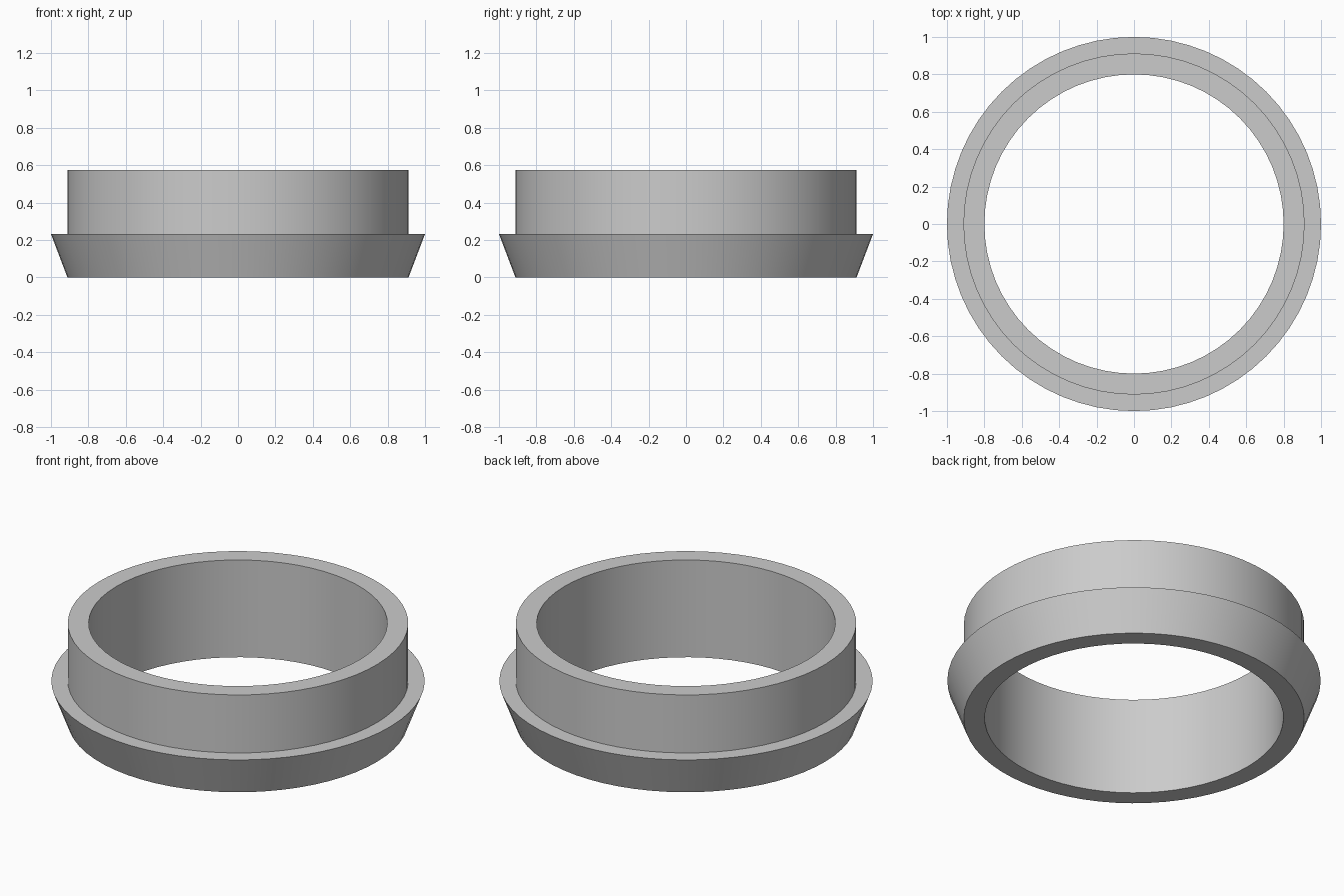
import bpy
import bmesh
import math
from mathutils import Matrix

cube = bpy.data.objects.get("Cube")
if cube:
    bpy.data.objects.remove(cube, do_unlink=True)

SEGMENTS = 64

grey = bpy.data.materials.new("light grey")
grey.use_nodes = True
colour = (0.6, 0.6, 0.6, 1)
grey.diffuse_color = colour
grey.node_tree.nodes["Principled BSDF"].inputs["Base Color"].default_value = colour


def lathe(name, profile):
    """Revolve a closed (radius, height) profile around z."""
    bm = bmesh.new()
    rings = []
    for i in range(SEGMENTS):
        turn = Matrix.Rotation(math.tau * i / SEGMENTS, 3, "Z")
        rings.append([bm.verts.new(turn @ bm_point) for bm_point in
                      (Matrix.Identity(3) @ p for p in profile)])
    n = len(profile)
    for i, ring in enumerate(rings):
        following = rings[(i + 1) % SEGMENTS]
        for j in range(n):
            k = (j + 1) % n
            bm.faces.new((ring[j], following[j], following[k], ring[k]))
    bmesh.ops.recalc_face_normals(bm, faces=bm.faces)
    mesh = bpy.data.meshes.new(name)
    bm.to_mesh(mesh)
    bm.free()
    mesh.materials.append(grey)
    obj = bpy.data.objects.new(name, mesh)
    bpy.context.collection.objects.link(obj)
    bpy.ops.object.select_all(action="DESELECT")
    obj.select_set(True)
    bpy.context.view_layer.objects.active = obj
    # Smooth walls, crisp rims
    bpy.ops.object.shade_smooth_by_angle(angle=math.radians(20))
    return obj


# Collar: straight bore, conical flange below, cylindrical neck above
BORE, NECK, FLANGE = 0.8, 0.912, 1.0
STEP, TOP = 0.232, 0.575
section = [(BORE, 0), (NECK, 0), (FLANGE, STEP), (NECK, STEP), (NECK, TOP), (BORE, TOP)]
from mathutils import Vector
lathe("flanged_collar", [Vector((r, 0, z)) for r, z in section])
